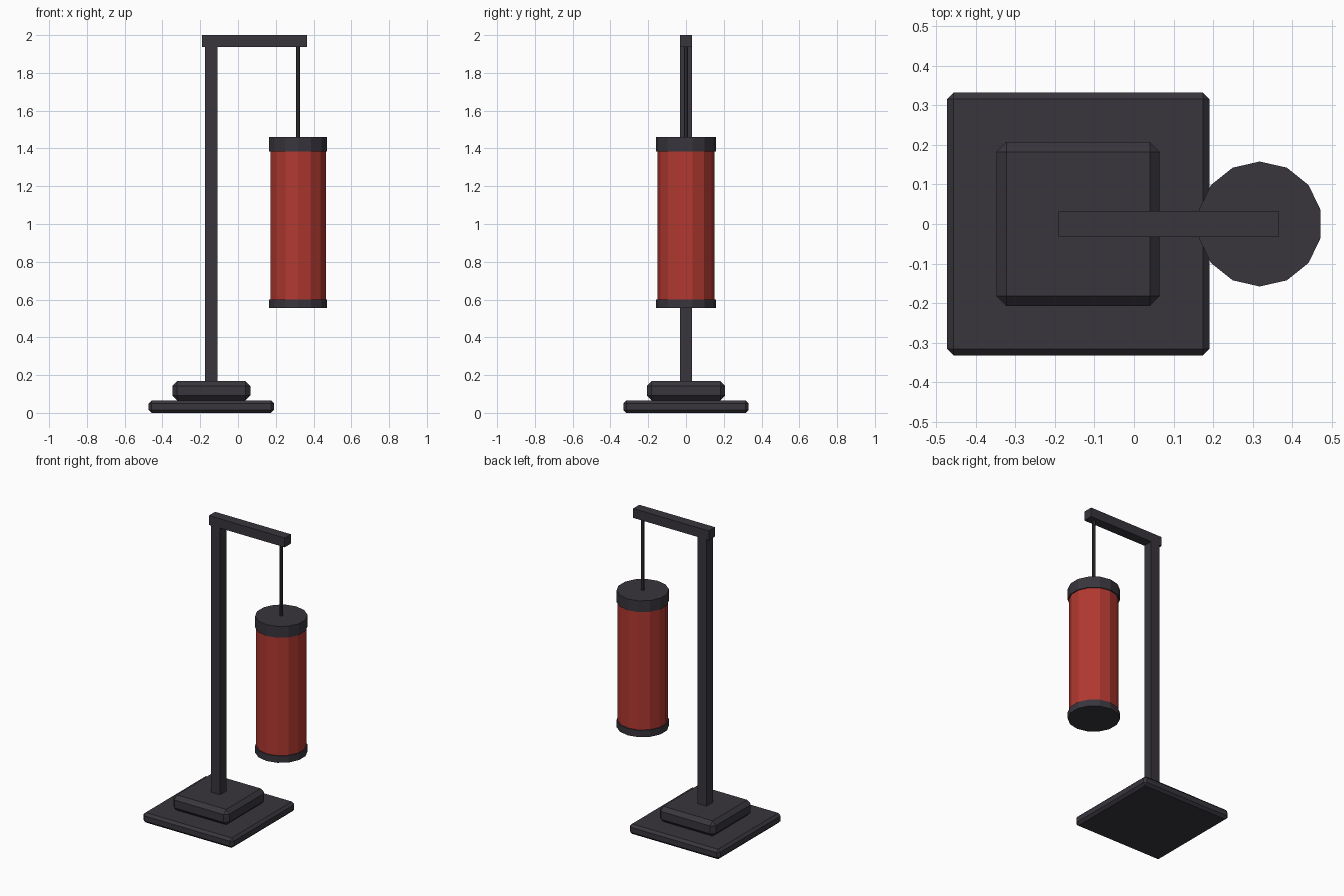
import bpy
import bmesh

cube = bpy.data.objects.get("Cube")
if cube:
    bpy.data.objects.remove(cube, do_unlink=True)


def material(name, rgb):
    mat = bpy.data.materials.new(name)
    mat.use_nodes = True
    color = (*rgb, 1.0)
    mat.diffuse_color = color
    mat.node_tree.nodes["Principled BSDF"].inputs["Base Color"].default_value = color
    return mat


charcoal = material("charcoal", (0.040, 0.036, 0.046))
red = material("red", (0.44, 0.040, 0.030))


def finish(name, bm, mat):
    mesh = bpy.data.meshes.new(name)
    bm.to_mesh(mesh)
    bm.free()
    mesh.materials.append(mat)
    obj = bpy.data.objects.new(name, mesh)
    bpy.context.collection.objects.link(obj)
    return obj


def box(name, x, y, z, bevel=0.0):
    """Box spanning the x and z ranges, with half depth y and chamfered edges."""
    bm = bmesh.new()
    bmesh.ops.create_cube(bm, size=1)
    bmesh.ops.scale(bm, verts=bm.verts, vec=(x[1] - x[0], 2 * y, z[1] - z[0]))
    bmesh.ops.translate(bm, verts=bm.verts, vec=(sum(x) / 2, 0, sum(z) / 2))
    if bevel:
        bmesh.ops.bevel(bm, geom=bm.edges[:], offset=bevel, segments=1,
                        affect='EDGES', profile=0.5)
    return finish(name, bm, charcoal)


def cylinder(name, radius, z, sides, mat):
    """Upright prism on the hanging axis, with a corner facing the back."""
    bpy.ops.mesh.primitive_cylinder_add(vertices=sides, radius=radius, depth=z[1] - z[0],
                                        location=(HANG_X, 0, sum(z) / 2))
    obj = bpy.context.object
    obj.name = obj.data.name = name
    obj.data.materials.append(mat)
    return obj


HANG_X = 0.318

# Stand
box("base_plate", (-0.473, 0.191), 0.332, (0.0, 0.066), 0.016)
box("base_block", (-0.348, 0.065), 0.207, (0.066, 0.168), 0.025)
box("post", (-0.174, -0.109), 0.0325, (0.165, 1.938))
box("top_beam", (-0.191, 0.366), 0.0325, (1.938, 2.0))

# Hanging bag
cylinder("cord", 0.01, (1.455, 1.94), 8, charcoal)
cylinder("bag_body", 0.151, (0.59, 1.39), 14, red)
cylinder("top_cap", 0.158, (1.385, 1.46), 14, charcoal)
cylinder("bottom_cap", 0.158, (0.555, 0.6), 14, charcoal)
